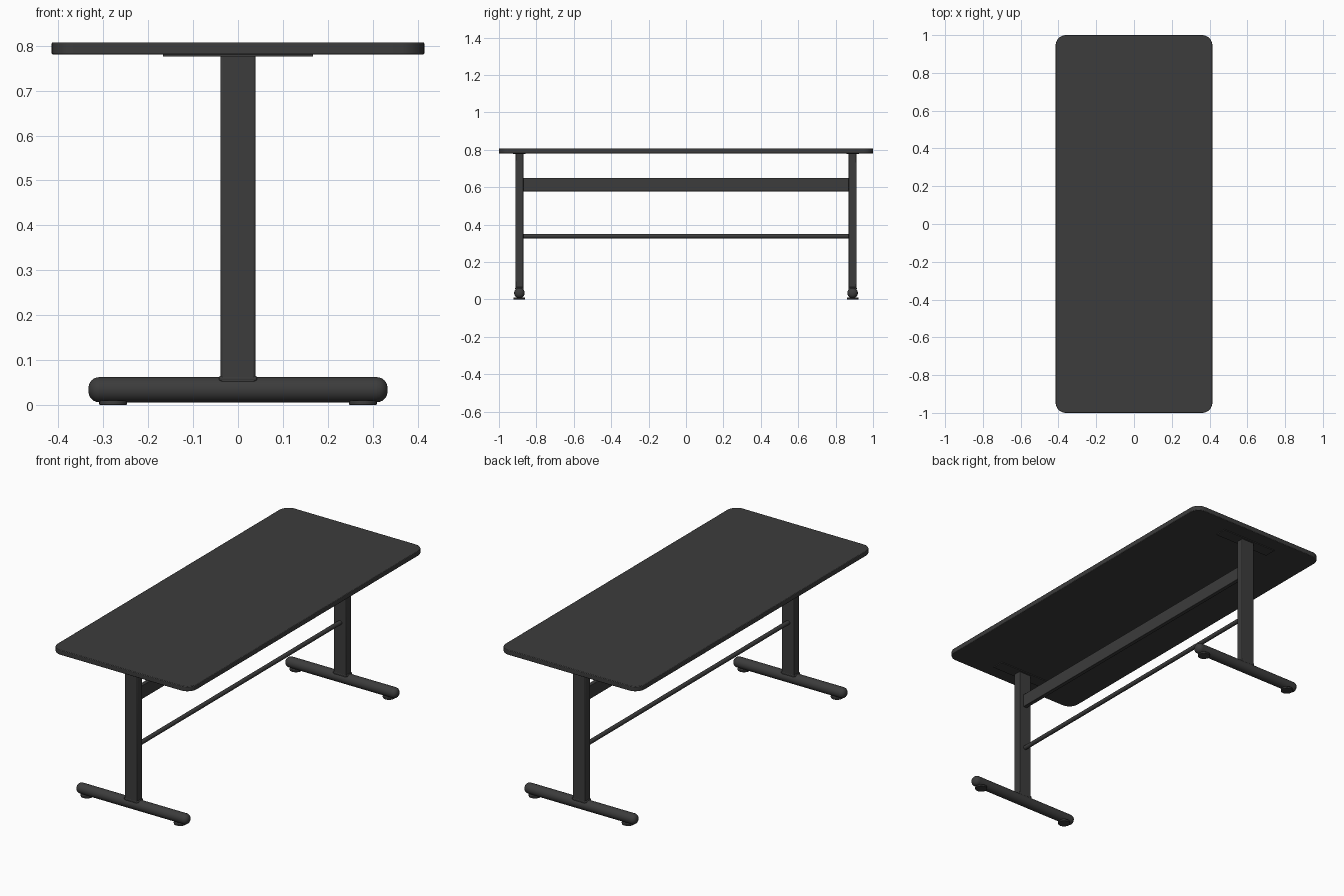
import bpy, bmesh, math
from mathutils import Matrix

cube = bpy.data.objects.get("Cube")
if cube:
    bpy.data.objects.remove(cube, do_unlink=True)

charcoal = bpy.data.materials.new("charcoal")
charcoal.use_nodes = True
COLOUR = (0.045, 0.045, 0.045, 1)
charcoal.diffuse_color = COLOUR
charcoal.node_tree.nodes["Principled BSDF"].inputs["Base Color"].default_value = COLOUR


def finish(name, bm, loc, bevel=0, segments=3):
    """Turn a bmesh into a smooth shaded object with softened edges."""
    mesh = bpy.data.meshes.new(name)
    bm.to_mesh(mesh)
    bm.free()
    mesh.materials.append(charcoal)
    ob = bpy.data.objects.new(name, mesh)
    ob.location = loc
    bpy.context.collection.objects.link(ob)
    bpy.ops.object.select_all(action="DESELECT")
    ob.select_set(True)
    bpy.context.view_layer.objects.active = ob
    bpy.ops.object.shade_smooth_by_angle(angle=math.radians(35))
    if bevel:
        mod = ob.modifiers.new("soft edges", "BEVEL")
        mod.width = bevel
        mod.segments = segments
        mod.limit_method = "ANGLE"
        mod.angle_limit = math.radians(40)
    return ob


def box(name, size, loc, corner=0, bevel=0):
    """Box with optional rounded upright corners."""
    bm = bmesh.new()
    bmesh.ops.create_cube(bm, size=1)
    bmesh.ops.scale(bm, vec=size, verts=bm.verts)
    if corner:
        upright = [e for e in bm.edges
                   if abs(e.verts[0].co.z - e.verts[1].co.z) > size[2] / 2]
        bmesh.ops.bevel(bm, geom=upright, offset=corner, segments=10,
                        profile=0.5, affect="EDGES")
    return finish(name, bm, loc, bevel, 2)


def rod(name, radius, length, loc, axis="Z", bevel=0, segments=3):
    bm = bmesh.new()
    bmesh.ops.create_cone(bm, cap_ends=True, segments=32, radius1=radius,
                          radius2=radius, depth=length)
    if axis != "Z":
        turn = Matrix.Rotation(math.pi / 2, 3, "Y" if axis == "X" else "X")
        bmesh.ops.rotate(bm, matrix=turn, verts=bm.verts)
    return finish(name, bm, loc, bevel, segments)


# Table top
box("table_top", (0.83, 2.0, 0.027), (0, 0, 0.794), corner=0.055, bevel=0.003)

# Leg frames at both ends
for end, y in (("front", -0.891), ("back", 0.891)):
    box(end + "_mounting_plate", (0.333, 0.066, 0.006), (0, y, 0.779))
    box(end + "_leg", (0.077, 0.043, 0.735), (0, y, 0.4125), bevel=0.004)
    box(end + "_weld", (0.085, 0.044, 0.012), (0, y, 0.059), bevel=0.004)
    rod(end + "_foot", 0.028, 0.666, (0, y, 0.034), "X", bevel=0.024, segments=6)
    for side, x in (("right", -0.278), ("left", 0.278)):
        rod(f"{end}_{side}_glide", 0.031, 0.01, (x, y, 0.005), bevel=0.002, segments=2)

# Stretchers between the legs
box("upper_beam", (0.022, 1.75, 0.072), (0, 0, 0.614), bevel=0.002)
rod("lower_bar", 0.0115, 1.75, (0, 0, 0.338), "Y")
